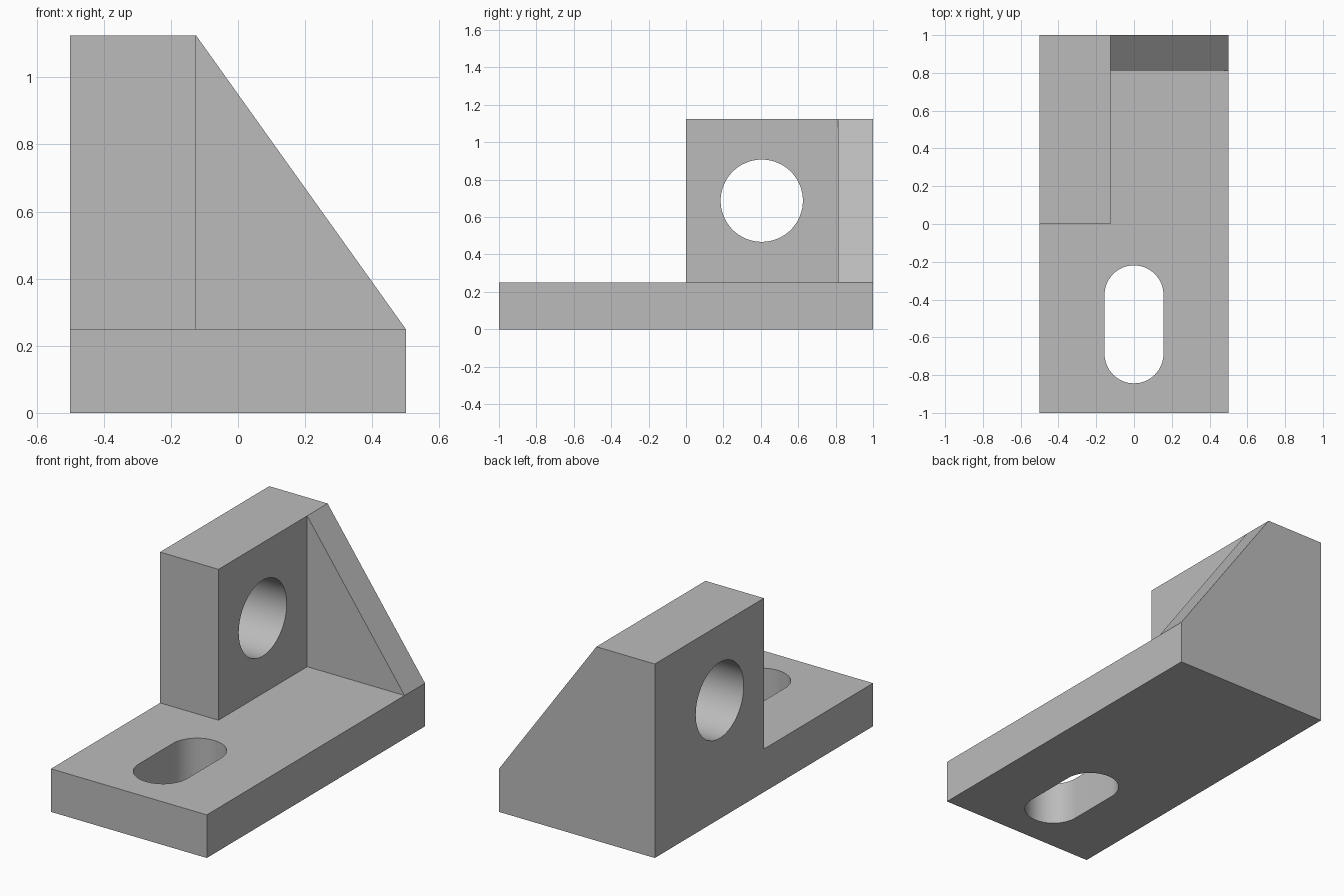
import bpy, bmesh, math
from mathutils import Vector

cube = bpy.data.objects.get("Cube")
if cube:
    bpy.data.objects.remove(cube, do_unlink=True)

grey = bpy.data.materials.new("plain_grey")
grey.use_nodes = True
colour = (0.5, 0.5, 0.5, 1)
grey.diffuse_color = colour
grey.node_tree.nodes["Principled BSDF"].inputs["Base Color"].default_value = colour

BASE_TOP, TOP = 0.25, 1.125
UPRIGHT_X = -0.125
GUSSET_Y = 0.8125


def prism(name, outline, sweep):
    """Extrude a closed planar outline along a vector."""
    bm = bmesh.new()
    face = bm.faces.new([bm.verts.new(p) for p in outline])
    grown = bmesh.ops.extrude_face_region(bm, geom=[face], use_keep_orig=True)
    moved = [v for v in grown["geom"] if isinstance(v, bmesh.types.BMVert)]
    bmesh.ops.translate(bm, verts=moved, vec=Vector(sweep))
    bmesh.ops.recalc_face_normals(bm, faces=bm.faces)
    mesh = bpy.data.meshes.new(name)
    bm.to_mesh(mesh)
    bm.free()
    mesh.materials.append(grey)
    obj = bpy.data.objects.new(name, mesh)
    bpy.context.collection.objects.link(obj)
    return obj


def box(name, x0, x1, y0, y1, z0, z1):
    return prism(name, [(x0, y0, z0), (x1, y0, z0), (x1, y1, z0), (x0, y1, z0)],
                 (0, 0, z1 - z0))


def arc(cx, cy, radius, start, sweep, steps):
    return [(cx + radius * math.cos(start + sweep * i / steps),
             cy + radius * math.sin(start + sweep * i / steps)) for i in range(steps + 1)]


def combine(target, tool, operation):
    """Apply an exact boolean and discard the tool."""
    mod = target.modifiers.new(operation.lower(), "BOOLEAN")
    mod.operation, mod.solver, mod.object = operation, "EXACT", tool
    bpy.context.view_layer.objects.active = target
    bpy.ops.object.modifier_apply(modifier=mod.name)
    bpy.data.objects.remove(tool, do_unlink=True)


# Base plate, upright lug and triangular gusset, joined as one solid
bracket = box("bracket", -0.5, 0.5, -1, 1, 0, BASE_TOP)
upright = box("upright", -0.5, UPRIGHT_X, 0, 1, BASE_TOP, TOP)
gusset = prism("gusset", [(UPRIGHT_X, GUSSET_Y, BASE_TOP), (0.5, GUSSET_Y, BASE_TOP),
                          (UPRIGHT_X, GUSSET_Y, TOP)], (0, 1 - GUSSET_Y, 0))
combine(bracket, upright, "UNION")
combine(bracket, gusset, "UNION")

# Round bore through the upright
circle = arc(0.405, 0.6875, 0.22, 0, 2 * math.pi, 64)[:-1]
bore = prism("bore_cutter", [(-0.7, y, z) for y, z in circle], (0.65, 0, 0))
combine(bracket, bore, "DIFFERENCE")

# Rounded slot through the base plate
ends = (arc(0, -0.375, 0.156, 0, math.pi, 32)
        + arc(0, -0.6875, 0.156, math.pi, math.pi, 32))
slot = prism("slot_cutter", [(x, y, -0.1) for x, y in ends], (0, 0, 0.5))
combine(bracket, slot, "DIFFERENCE")

# Merge coplanar seams, then smooth only the curved walls
bm = bmesh.new()
bm.from_mesh(bracket.data)
bmesh.ops.remove_doubles(bm, verts=bm.verts, dist=0.0001)
bmesh.ops.dissolve_limit(bm, angle_limit=math.radians(0.5), verts=bm.verts, edges=bm.edges)
bm.to_mesh(bracket.data)
bm.free()
bpy.ops.object.select_all(action="DESELECT")
bracket.select_set(True)
bpy.context.view_layer.objects.active = bracket
bpy.ops.object.shade_smooth_by_angle(angle=math.radians(30))
